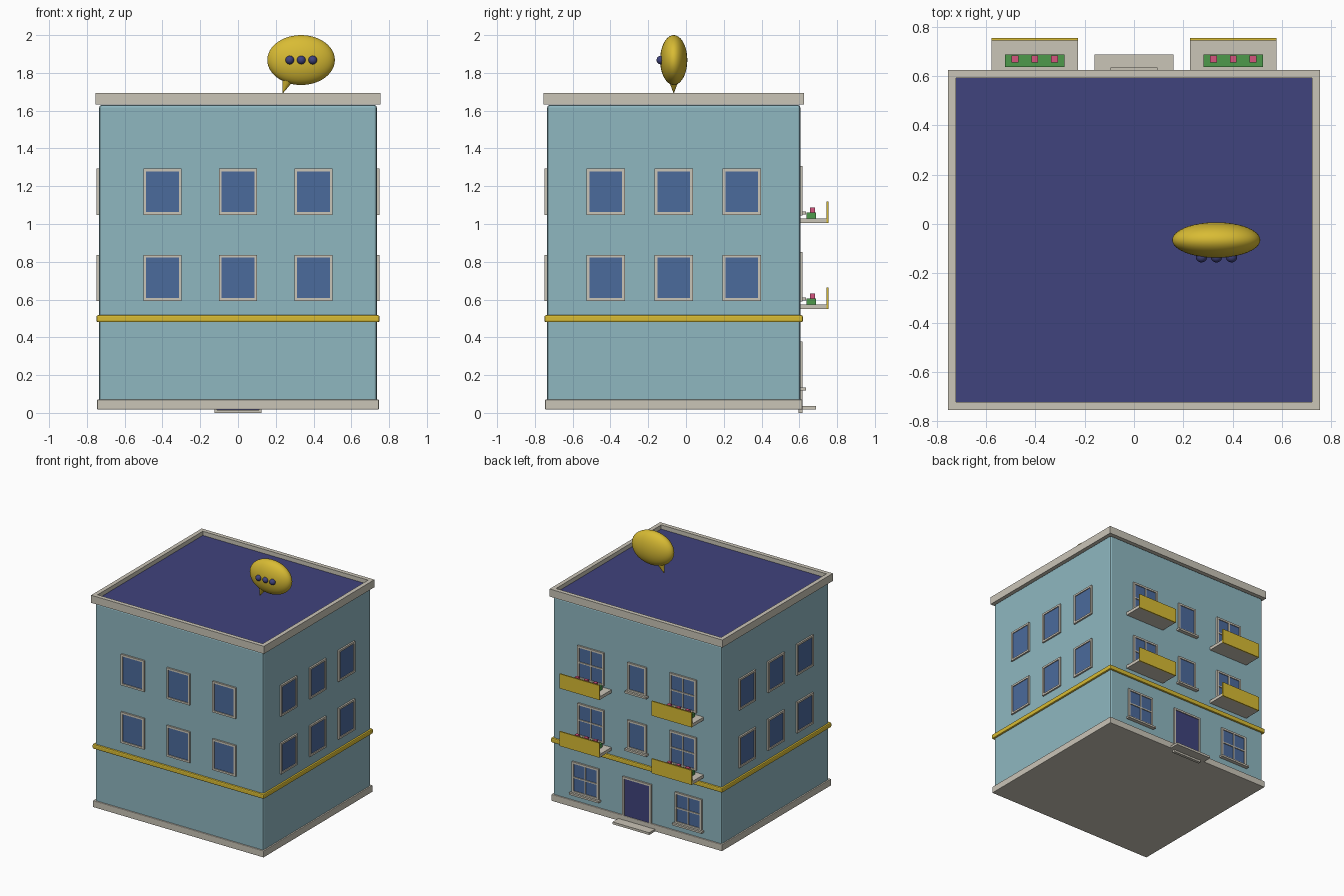
import bpy, bmesh, math
from mathutils import Matrix, Vector

if "Cube" in bpy.data.objects:
    bpy.data.objects.remove(bpy.data.objects["Cube"])


def mat(name, r, g, b):
    m = bpy.data.materials.new(name)
    m.diffuse_color = (r, g, b, 1)
    m.use_nodes = True
    m.node_tree.nodes["Principled BSDF"].inputs["Base Color"].default_value = m.diffuse_color
    return m


WALL = mat("wall_blue", 0.275, 0.475, 0.53)
STONE = mat("stone_beige", 0.59, 0.555, 0.475)
GOLD = mat("golden_yellow", 0.69, 0.50, 0.034)
NAVY = mat("navy", 0.051, 0.056, 0.205)
GLASS = mat("window_glass", 0.07, 0.145, 0.335)
GREEN = mat("leaf_green", 0.075, 0.32, 0.07)
PINK = mat("flower_pink", 0.66, 0.09, 0.21)

CY = -0.065          # building centre in y
HX, HY = 0.735, 0.67  # wall half sizes


def finish(name, bm, material):
    bmesh.ops.recalc_face_normals(bm, faces=bm.faces)
    me = bpy.data.meshes.new(name)
    bm.to_mesh(me)
    bm.free()
    me.materials.append(material)
    ob = bpy.data.objects.new(name, me)
    bpy.context.collection.objects.link(ob)
    return ob


def boxes(name, material, items, bevel=0):
    """items: list of (x0, x1, y0, y1, z0, z1)"""
    bm = bmesh.new()
    for x0, x1, y0, y1, z0, z1 in items:
        m = (Matrix.Translation(((x0 + x1) / 2, (y0 + y1) / 2, (z0 + z1) / 2))
             @ Matrix.Diagonal((x1 - x0, y1 - y0, z1 - z0, 1)))
        bmesh.ops.create_cube(bm, size=1, matrix=m)
    ob = finish(name, bm, material)
    if bevel:
        b = ob.modifiers.new("bevel", "BEVEL")
        b.width, b.segments = bevel, 2
    return ob


def on_wall(side, u0, u1, d0, d1, z0, z1):
    """Box on a wall: u runs along it, d is the distance outwards."""
    if side == "front":
        return (u0, u1, CY - HY - d1, CY - HY - d0, z0, z1)
    if side == "back":
        return (u0, u1, CY + HY + d0, CY + HY + d1, z0, z1)
    if side == "right":
        return (HX + d0, HX + d1, CY + u0, CY + u1, z0, z1)
    return (-HX - d1, -HX - d0, CY + u0, CY + u1, z0, z1)


def window(name, side, u, w, z0, z1, bars=False, sill=False, fill=GLASS):
    t, h = 0.015, w / 2
    f = [(u - h, u - h + t, z0, z1), (u + h - t, u + h, z0, z1),
         (u - h + t, u + h - t, z0, z0 + t), (u - h + t, u + h - t, z1 - t, z1)]
    if bars:
        zm = (z0 + z1) / 2
        f += [(u - .005, u + .005, z0 + t, z1 - t),
              (u - h + t, u + h - t, zm - .005, zm + .005)]
    items = [on_wall(side, a, b, -.01, .013, c, d) for a, b, c, d in f]
    if sill:
        items.append(on_wall(side, u - h - .012, u + h + .012, -.01, .03, z0 - .014, z0 + .001))
    boxes(name + "_frame", STONE, items)
    boxes(name + "_pane", fill, [on_wall(side, u - h + t, u + h - t, -.002, .006, z0 + t, z1 - t)])


def slab(hx, hy, z0, z1):
    return (-hx, hx, CY - hy, CY + hy, z0, z1)


# main block, plinth, band, roof and parapet
boxes("walls", WALL, [slab(HX, HY, 0.04, 1.63)], 0.013)
boxes("plinth", STONE, [slab(0.746, 0.681, 0.018, 0.07)], 0.004)
boxes("band", GOLD, [slab(0.749, 0.684, 0.48, 0.517)], 0.008)
boxes("roof", NAVY, [slab(0.73, 0.665, 1.638, 1.66)])
PX, PY, T = 0.755, 0.69, 0.033
boxes("parapet", STONE, [
    (-PX, PX, CY - PY, CY - PY + T, 1.633, 1.693),
    (-PX, PX, CY + PY - T, CY + PY, 1.633, 1.693),
    (-PX, -PX + T, CY - PY + T, CY + PY - T, 1.633, 1.693),
    (PX - T, PX, CY - PY + T, CY + PY - T, 1.633, 1.693)])
boxes("parapet_underside", STONE, [slab(0.745, 0.68, 1.633, 1.64)])

# plain windows on three sides
for side, step in (("front", 0.4), ("right", 0.36), ("left", 0.36)):
    for i in (-1, 0, 1):
        for z in (0.592, 1.048):
            window(side + "_window", side, i * step, 0.203, z, z + 0.245)

# entrance side: balcony windows, middle windows, ground floor
for dz in (0, 0.455):
    window("middle_window", "back", 0, 0.165, 0.61 + dz, 0.835 + dz, sill=True)
    for s in (-1, 1):
        x = s * 0.403
        window("balcony_window", "back", x, 0.23, 0.59 + dz, 0.852 + dz, bars=True)
        boxes("balcony_floor", STONE, [(x - .175, x + .175, 0.6, 0.745, 0.55 + dz, 0.575 + dz)])
        boxes("balcony_front", GOLD, [(x - .175, x + .175, 0.745, 0.755, 0.55 + dz, 0.665 + dz)])
        boxes("flower_box", GREEN, [(x - .12, x + .12, 0.637, 0.688, 0.575 + dz, 0.605 + dz)])
        boxes("flowers", PINK, [(x + k * .08 - .014, x + k * .08 + .014, 0.656, 0.684,
                                 0.605 + dz, 0.633 + dz) for k in (-1, 0, 1)])
for s in (-1, 1):
    window("ground_window", "back", s * 0.45, 0.235, 0.133, 0.378, bars=True, sill=True)
window("door", "back", 0, 0.25, 0.0, 0.378, fill=NAVY)
boxes("door_step", STONE, [(-0.16, 0.16, 0.6, 0.688, 0.018, 0.036)])


# speech bubble above the roof
def ball(name, material, loc, radii, u=48, v=24):
    bm = bmesh.new()
    m = (Matrix.Translation(loc) @ Matrix.Diagonal((*radii, 1))
         @ Matrix.Rotation(math.pi / 2, 4, "X"))
    bmesh.ops.create_uvsphere(bm, u_segments=u, v_segments=v, radius=1, matrix=m)
    for f in bm.faces:
        f.smooth = True
    return finish(name, bm, material)


ball("bubble", GOLD, (0.334, CY, 1.868), (0.179, 0.072, 0.132))
for i in (-1, 0, 1):
    ball("bubble_dot", NAVY, (0.335 + i * 0.061, CY - 0.068, 1.868), (0.023,) * 3, 20, 12)

# bubble tail: cone skewed to its tip
bm = bmesh.new()
tip = bm.verts.new((0.236, CY, 1.69))
ring = [bm.verts.new(Vector((0.266 + 0.032 * math.cos(a), CY + 0.032 * math.sin(a),
                             1.775 - 0.012 * math.cos(a))))
        for a in (k * math.tau / 16 for k in range(16))]
bm.faces.new(ring)
for k in range(16):
    bm.faces.new((ring[k], ring[(k + 1) % 16], tip))
finish("bubble_tail", bm, GOLD)
